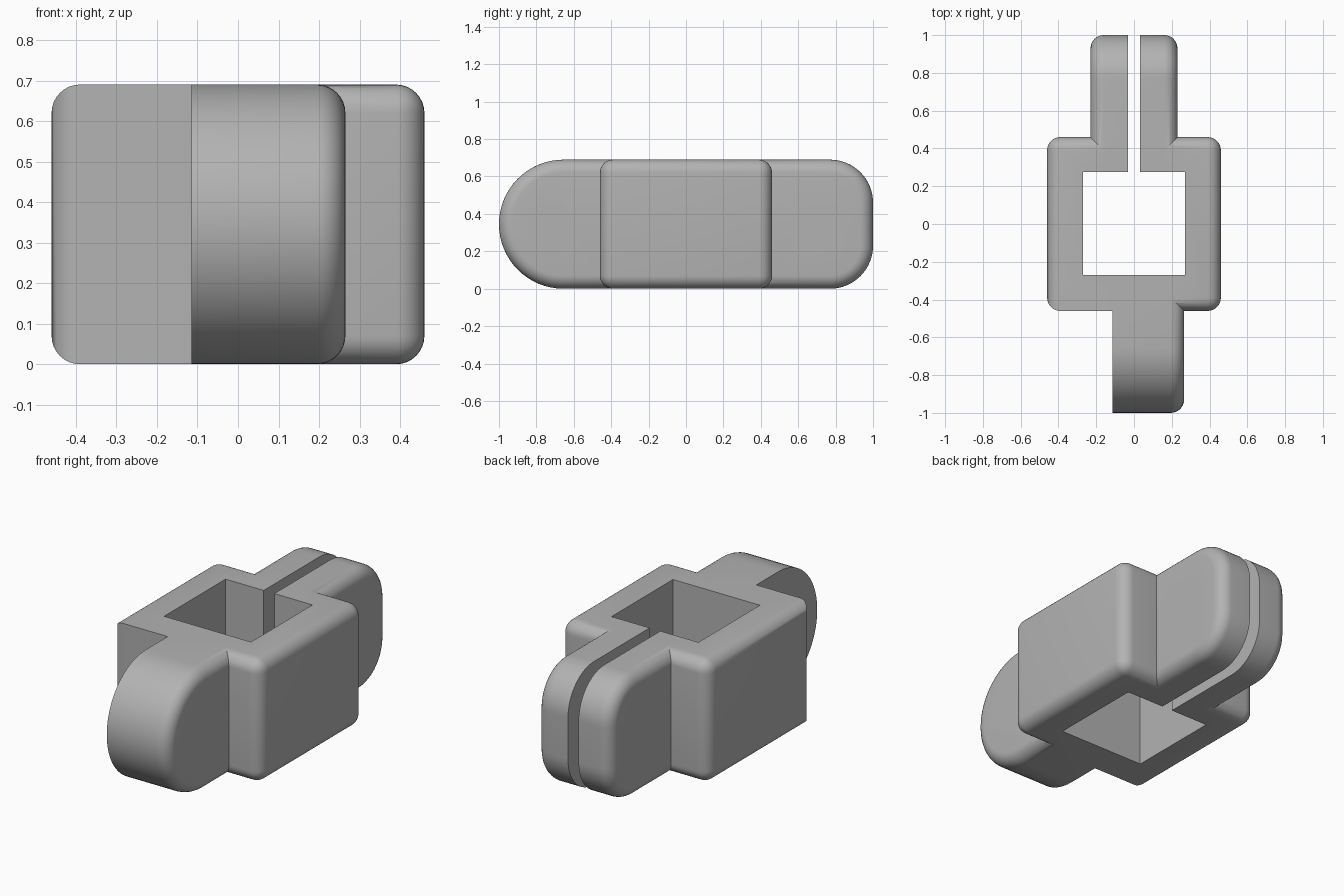
import bpy, bmesh, math

cube = bpy.data.objects.get("Cube")
if cube:
    bpy.data.objects.remove(cube, do_unlink=True)

H = 0.69          # height
R = 0.07          # fillet radius
HALF = 0.46       # half width of the square body
MID = H / 2

grey = bpy.data.materials.new("plain grey")
grey.use_nodes = True
grey.diffuse_color = (0.45, 0.45, 0.45, 1)
grey.node_tree.nodes["Principled BSDF"].inputs["Base Color"].default_value = (0.45, 0.45, 0.45, 1)


def finish(name, bm):
    bmesh.ops.recalc_face_normals(bm, faces=bm.faces)
    mesh = bpy.data.meshes.new(name)
    bm.to_mesh(mesh)
    bm.free()
    mesh.materials.append(grey)
    ob = bpy.data.objects.new(name, mesh)
    bpy.context.collection.objects.link(ob)
    return ob


def fillet(bm, edges):
    bmesh.ops.bevel(bm, geom=edges, offset=R, offset_type='OFFSET', segments=8,
                    profile=0.5, affect='EDGES', clamp_overlap=False)


def box(x0, x1, y0, y1, z0, z1):
    bm = bmesh.new()
    bmesh.ops.create_cube(bm, size=1)
    for v in bm.verts:
        v.co = (x1 if v.co.x > 0 else x0, y1 if v.co.y > 0 else y0, z1 if v.co.z > 0 else z0)
    return bm


def lug(name, x_flat, x_round, y_in, y_end, r):
    """Ear with a rounded end; only the rim on its x_round side is filleted."""
    s = 1 if y_end > 0 else -1
    n = 16
    pts = [(y_in, 0)]
    for centre_z, start in ((r, -90), (H - r, 0)):
        for i in range(n + 1):
            if start == 0 and i == 0 and H - 2 * r < 1e-4:
                continue
            a = math.radians(start + 90 * i / n)
            pts.append((y_end - s * r + s * r * math.cos(a), centre_z + r * math.sin(a)))
    pts.append((y_in, H))
    bm = bmesh.new()
    face = bm.faces.new([bm.verts.new((x_flat, y, z)) for y, z in pts])
    new = bmesh.ops.extrude_face_region(bm, geom=[face])["geom"]
    for v in new:
        if isinstance(v, bmesh.types.BMVert):
            v.co.x = x_round
    bmesh.ops.recalc_face_normals(bm, faces=bm.faces)
    rim = [e for e in bm.edges
           if all(abs(v.co.x - x_round) < 1e-5 for v in e.verts)
           and not all(abs(v.co.y - y_in) < 1e-5 for v in e.verts)]
    fillet(bm, rim)
    return finish(name, bm)


def combine(target, other, operation):
    mod = target.modifiers.new(operation.lower(), 'BOOLEAN')
    mod.operation = operation
    mod.solver = 'EXACT'
    mod.object = other
    bpy.context.view_layer.objects.active = target
    bpy.ops.object.modifier_apply(modifier=mod.name)
    bpy.data.objects.remove(other, do_unlink=True)


# Body: rounded block whose front top and bottom edges stay sharp left of the front lug
bm = box(-HALF, HALF, -HALF, HALF, 0, H)
bmesh.ops.bisect_plane(bm, geom=bm.verts[:] + bm.edges[:] + bm.faces[:],
                       plane_co=(0.04, 0, 0), plane_no=(1, 0, 0))
edges = []
for e in bm.edges:
    mid = (e.verts[0].co + e.verts[1].co) / 2
    outer = len(e.link_faces) == 2 and e.calc_face_angle() > 1
    if outer and not (mid.y < -HALF + 0.01 and -HALF + 0.01 < mid.x < 0.04):
        edges.append(e)
fillet(bm, edges)
body = finish("clamp_body", bm)

# Lugs: one at the front, a split pair at the back
combine(body, lug("front_lug", -0.115, 0.265, -0.33, -1, MID), 'UNION')
for side in (-1, 1):
    combine(body, lug("back_lug", side * 0.01, side * 0.23, 0.33, 1, 0.23), 'UNION')

# Square window and clamping slot
combine(body, finish("window_cutter", box(-0.27, 0.27, -0.27, 0.275, -0.1, H + 0.1)), 'DIFFERENCE')
combine(body, finish("slot_cutter", box(-0.033, 0.033, 0.2, 1.1, -0.1, H + 0.1)), 'DIFFERENCE')

# Bolt holes through the lugs
for y in (-0.73, 0.73):
    bm = bmesh.new()
    bmesh.ops.create_cone(bm, cap_ends=True, segments=48, radius1=0.117, radius2=0.117, depth=1.2)
    for v in bm.verts:
        v.co = (v.co.z, y + v.co.y, MID + v.co.x)
    combine(body, finish("hole_cutter", bm), 'DIFFERENCE')

# Smooth fillets, crisp edges
bpy.ops.object.select_all(action='DESELECT')
body.select_set(True)
bpy.context.view_layer.objects.active = body
bpy.ops.object.shade_smooth_by_angle(angle=math.radians(30))
